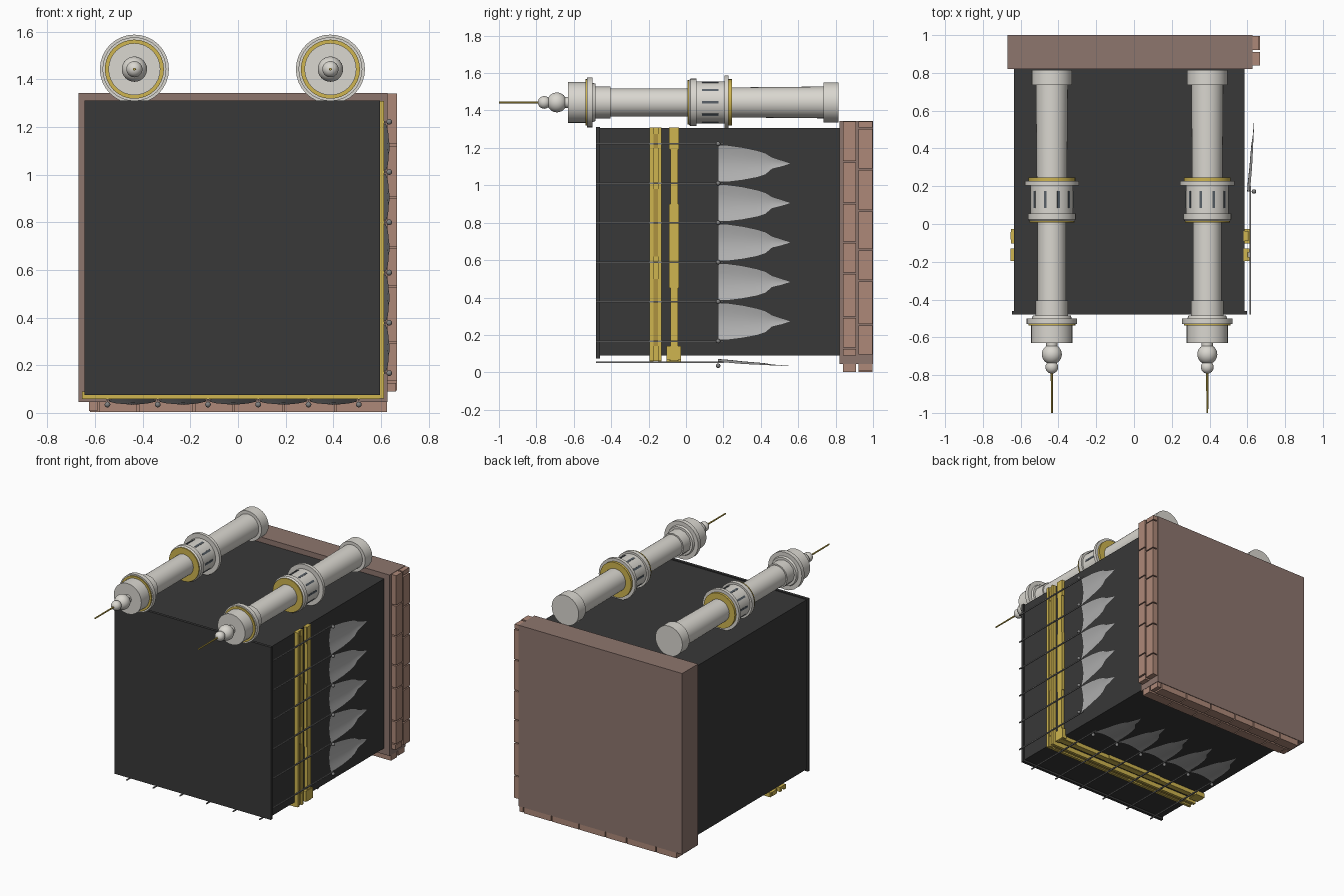
import bpy, bmesh, math
from mathutils import Vector, Matrix

if "Cube" in bpy.data.objects:
    bpy.data.objects.remove(bpy.data.objects["Cube"])


def material(name, rgb):
    m = bpy.data.materials.new(name)
    m.diffuse_color = (*rgb, 1)
    m.use_nodes = True
    m.node_tree.nodes["Principled BSDF"].inputs["Base Color"].default_value = m.diffuse_color
    return m


DARK = material("charcoal", (0.04, 0.04, 0.04))
SLAB = material("mortar", (0.27, 0.18, 0.155))
BRICK = material("brick", (0.42, 0.25, 0.19))
GOLD = material("gold", (0.62, 0.46, 0.08))
DEEP = material("dark_gold", (0.42, 0.29, 0.05))
STONE = material("stone", (0.70, 0.68, 0.63))
SLOT = material("slot", (0.10, 0.12, 0.14))
CLOTH = material("cloth", (0.45, 0.45, 0.45))
METAL = material("metal", (0.22, 0.22, 0.22))


def finish(name, bm, mat, smooth=False):
    bmesh.ops.recalc_face_normals(bm, faces=bm.faces)
    me = bpy.data.meshes.new(name)
    bm.to_mesh(me)
    bm.free()
    ob = bpy.data.objects.new(name, me)
    bpy.context.collection.objects.link(ob)
    me.materials.append(mat)
    if smooth:
        bpy.ops.object.select_all(action='DESELECT')
        ob.select_set(True)
        bpy.context.view_layer.objects.active = ob
        bpy.ops.object.shade_smooth_by_angle(angle=math.radians(35))
    return ob


def boxes(name, pairs, mat):
    bm = bmesh.new()
    for a, b in pairs:
        a, b = Vector(a), Vector(b)
        size = [abs(q - p) for p, q in zip(a, b)]
        bmesh.ops.create_cube(bm, size=1, matrix=Matrix.Translation((a + b) / 2) @ Matrix.Diagonal((*size, 1)))
    return finish(name, bm, mat)


def lathe(name, profile, cx, cz, mat, sides=32):
    # profile of (y, radius) turned around an axis parallel to y
    bm = bmesh.new()
    rings = []
    for y, r in profile:
        rings.append([bm.verts.new((cx + r * math.cos(2 * math.pi * i / sides), y,
                                    cz + r * math.sin(2 * math.pi * i / sides))) for i in range(sides)])
    for a, b in zip(rings, rings[1:]):
        for i in range(sides):
            j = (i + 1) % sides
            bm.faces.new((a[i], a[j], b[j], b[i]))
    bm.faces.new(rings[0])
    bm.faces.new(rings[-1])
    return finish(name, bm, mat, True)


def place(side, t, y, out):
    # the right wall and the underside carry the same ornament
    return (0.585 + out, y, t) if side == "right" else (t - 0.715, y, 0.085 - out)


# main body and front panel
boxes("body", [((-0.635, -0.47, 0.09), (0.585, 0.83, 1.305))], DARK)
boxes("front_panel", [((-0.645, -0.48, 0.075), (0.597, -0.46, 1.312))], DARK)
boxes("back_slab", [((-0.67, 0.82, 0.045), (0.628, 1.0, 1.343))], SLAB)

for side in ("right", "bottom"):
    def span(t0, t1, y0, y1, o0, o1):
        return place(side, t0, y0, o0), place(side, t1, y1, o1)

    # two staggered rows of bricks
    cuts = [0.13, 0.295, 0.53, 0.695, 0.905, 1.125, 1.345]
    rows = []
    for y0, y1, shift in ((0.84, 0.91, 0), (0.922, 0.996, -0.04)):
        rows += [span(a + shift + 0.004, b + shift - 0.004, y0, y1, 0.03, 0.082)
                 for a, b in zip(cuts, cuts[1:])]
    rows.append(span(0.09, 0.126, 0.84, 0.91, 0.03, 0.078))
    rows.append(span(1.309, 1.34, 0.922, 0.996, 0.03, 0.078))
    boxes(side + "_bricks", rows, BRICK)

    # gilded bands
    boxes(side + "_bands", [
        span(0.06, 1.31, -0.195, -0.175, -0.005, 0.027),
        span(0.06, 1.31, -0.15, -0.13, -0.005, 0.027),
        span(0.06, 1.31, -0.178, -0.147, -0.005, 0.016),
        span(0.06, 1.31, -0.083, -0.043, -0.005, 0.024),
        span(0.45, 0.90, -0.09, -0.037, -0.005, 0.022),
        span(1.19, 1.31, -0.09, -0.037, -0.005, 0.022),
        span(0.065, 0.14, -0.104, -0.026, -0.005, 0.027)], GOLD)
    boxes(side + "_band_inlays", [span(a, b, -0.174, -0.151, 0.01, 0.02)
                                  for a, b in ((0.14, 0.5), (0.62, 0.98), (1.2, 1.275))], DEEP)

    # rods with ball ends
    ts = [0.167 + 0.211 * i for i in range(6)]
    boxes(side + "_rods", [span(t - 0.004, t + 0.004, -0.48, 0.2, 0.027, 0.034) for t in ts], METAL)
    bm = bmesh.new()
    for t in ts:
        bmesh.ops.create_uvsphere(bm, u_segments=12, v_segments=8, radius=0.012,
                                  matrix=Matrix.Translation(place(side, t, 0.172, 0.05)))
    finish(side + "_rod_balls", bm, METAL, True)

    # pointed cloth drapes hung between the rods (y, lower, upper, out)
    outline = [(0.172, -0.1, 0.1, 0.030), (0.22, -0.1, 0.098, 0.033), (0.30, -0.09, 0.087, 0.040),
               (0.38, -0.075, 0.07, 0.044), (0.425, -0.06, 0.056, 0.046), (0.46, -0.03, 0.034, 0.048),
               (0.51, -0.018, 0.018, 0.050), (0.555, -0.004, 0.004, 0.051)]
    bm = bmesh.new()
    n = 8
    for t0, t1 in zip(ts, ts[1:]):
        mid, grid = (t0 + t1) / 2, []
        for y, lo, hi, o in outline:
            row = []
            for i in range(n + 1):
                u = i / n
                fold = 0.08 * (hi - lo) * math.sin(math.pi * u)
                row.append(bm.verts.new(place(side, mid + lo + (hi - lo) * u, y, o - fold)))
            grid.append(row)
        for a, b in zip(grid, grid[1:]):
            for i in range(n):
                bm.faces.new((a[i], a[i + 1], b[i + 1], b[i]))
    finish(side + "_drapes", bm, CLOTH, True)

# two lying columns on the roof
Z = 1.443


def ball(y, r, steps=12):
    return [(y - r * math.cos(math.pi * i / steps), max(r * math.sin(math.pi * i / steps), 0.001))
            for i in range(steps + 1)]


for label, cx in (("left", -0.435), ("right", 0.388)):
    lathe(label + "_column_shaft", [(-0.42, 0.075), (0.03, 0.075), (0.03, 0.078), (0.23, 0.080),
                                    (0.74, 0.085)], cx, Z, STONE)
    lathe(label + "_column_foot", [(0.735, 0.085), (0.735, 0.107), (0.815, 0.107)], cx, Z, STONE)
    lathe(label + "_column_neck", [(-0.50, 0.086), (-0.405, 0.086)], cx, Z, STONE, 12)
    lathe(label + "_column_head", [(-0.63, 0.09), (-0.63, 0.109), (-0.53, 0.109), (-0.53, 0.134),
                                   (-0.50, 0.134), (-0.50, 0.105), (-0.485, 0.1), (-0.485, 0.08)],
          cx, Z, STONE)
    lathe(label + "_drum", [(0.01, 0.07), (0.01, 0.115), (0.025, 0.127), (0.055, 0.127), (0.055, 0.113),
                            (0.205, 0.113), (0.205, 0.145), (0.228, 0.145), (0.228, 0.08)], cx, Z, STONE)
    # gold trim rings
    for part, y0, y1, r in (("head", -0.538, -0.526, 0.124), ("drum_front", 0.008, 0.02, 0.119),
                            ("drum_back", 0.222, 0.245, 0.124)):
        lathe(f"{label}_{part}_ring", [(y0, r), (y1, r)], cx, Z, GOLD)
    # ten slots around the drum
    bm = bmesh.new()
    for i in range(10):
        spin = Matrix.Rotation(math.radians(36 * i), 4, 'Y')
        bmesh.ops.create_cube(bm, size=1, matrix=Matrix.Translation((cx, 0, Z)) @ spin
                              @ Matrix.Translation((0.108, 0.13, 0)) @ Matrix.Diagonal((0.013, 0.09, 0.014, 1)))
    finish(label + "_drum_slots", bm, SLOT)
    # ball finial and needle
    lathe(label + "_finial_large", ball(-0.69, 0.053, 16), cx, Z, STONE)
    lathe(label + "_finial_small", ball(-0.758, 0.034), cx, Z, STONE, 24)
    lathe(label + "_finial_collar", [(-0.66, 0.03), (-0.62, 0.03)], cx, Z, STONE, 24)
    lathe(label + "_needle", [(-1.0, 0.005), (-0.77, 0.006)], cx, Z, GOLD, 10)
